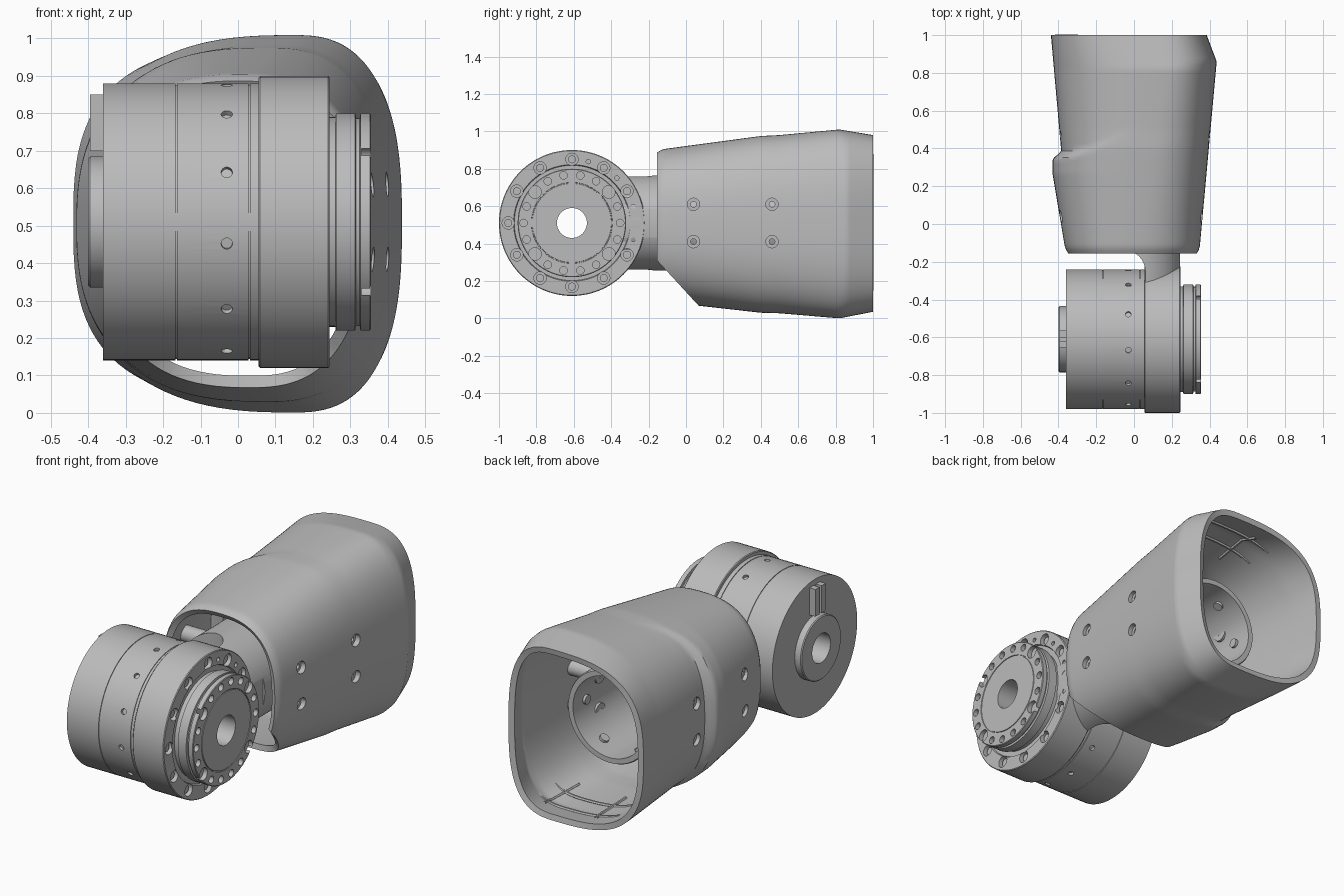
import bpy, bmesh
from math import cos, sin, pi, radians
from mathutils import Matrix, Vector

if "Cube" in bpy.data.objects:
    bpy.data.objects.remove(bpy.data.objects["Cube"])

grey = bpy.data.materials.new("satin_grey")
grey.use_nodes = True
grey.diffuse_color = (0.5, 0.5, 0.5, 1)
grey.node_tree.nodes["Principled BSDF"].inputs["Base Color"].default_value = (0.5, 0.5, 0.5, 1)

AXIS_Y, MID = -0.61, 0.51
ALONG_Y = Matrix.Rotation(pi / 2, 4, 'Z')
MOTOR = Matrix.Translation((0, AXIS_Y, MID))


def make(name, bm):
    mesh = bpy.data.meshes.new(name)
    bm.to_mesh(mesh)
    bm.free()
    mesh.materials.append(grey)
    ob = bpy.data.objects.new(name, mesh)
    bpy.context.collection.objects.link(ob)
    return ob


def lathe(name, profile, place, sides=96, closed=True):
    """Spin (x, radius) points about the x axis."""
    bm = bmesh.new()
    rings = [[bm.verts.new((x, r * cos(2 * pi * k / sides), r * sin(2 * pi * k / sides)))
              for k in range(sides)] for x, r in profile]
    count = len(rings)
    for i in range(count if closed else count - 1):
        a, b = rings[i], rings[(i + 1) % count]
        for k in range(sides):
            n = (k + 1) % sides
            bm.faces.new((a[k], a[n], b[n], b[k]))
    if not closed:
        bm.faces.new(rings[0])
        bm.faces.new(rings[-1])
    bmesh.ops.recalc_face_normals(bm, faces=bm.faces)
    bm.transform(place)
    return make(name, bm)


def box(name, lo, hi):
    lo, hi = Vector(lo), Vector(hi)
    bm = bmesh.new()
    bmesh.ops.create_cube(bm, size=1)
    bm.transform(Matrix.Translation((lo + hi) / 2) @ Matrix.Diagonal((*(hi - lo), 1)))
    return make(name, bm)


def pegs(name, items):
    """One mesh of many cylinders: (centre, direction, radius, length)."""
    bm = bmesh.new()
    for centre, direction, radius, length in items:
        turn = Vector(direction).to_track_quat('Z', 'Y').to_matrix().to_4x4()
        bmesh.ops.create_cone(bm, cap_ends=True, segments=24, radius1=radius, radius2=radius,
                              depth=length, matrix=Matrix.Translation(centre) @ turn)
    return make(name, bm)


def boolean(ob, cutter, operation='DIFFERENCE'):
    mod = ob.modifiers.new("cut", 'BOOLEAN')
    mod.operation, mod.solver, mod.object = operation, 'EXACT', cutter
    bake(ob)
    bpy.data.objects.remove(cutter)


def bake(ob):
    graph = bpy.context.evaluated_depsgraph_get()
    graph.update()
    mesh = bpy.data.meshes.new_from_object(ob.evaluated_get(graph))
    ob.modifiers.clear()
    ob.data = mesh


def on_circle(x, radius, degrees):
    a = radians(degrees)
    return (x, AXIS_Y + radius * cos(a), MID + radius * sin(a))


X = (1, 0, 0)
BORE = 0.08

# Motor housing with seam grooves and a row of radial holes
profile = [(-0.36, BORE), (-0.36, 0.37)]
for seam in (-0.165, 0.03):
    profile += [(seam - 0.002, 0.37), (seam - 0.002, 0.366), (seam + 0.002, 0.366), (seam + 0.002, 0.37)]
motor = lathe("motor_housing", profile + [(0.06, 0.37), (0.06, BORE)], MOTOR)
boolean(motor, pegs("housing_holes", [
    (on_circle(-0.03, 0.37, a), (0, cos(radians(a)), sin(radians(a))), 0.015, 0.03)
    for a in range(9, 369, 30)]))

# Flange with counterbored bolt circle
flange = lathe("mounting_flange", [(0.055, BORE), (0.055, 0.386), (0.059, 0.39), (0.241, 0.39),
                                   (0.245, 0.386), (0.245, 0.312), (0.235, 0.308), (0.235, BORE)], MOTOR)
holes = [(on_circle(0.245, 0.34, a), X, 0.033, 0.07) for a in range(0, 360, 30)]
holes += [(on_circle(0.245, 0.34, a), X, 0.012, 0.04) for a in (15, 45, 75, -15)]
boolean(flange, pegs("flange_holes", holes))
pegs("flange_bolts", [(on_circle(0.215, 0.34, a), X, 0.021, 0.03) for a in range(0, 360, 30)])

# Output disc with groove and bolt holes
output = lathe("output_disc", [(0.23, BORE), (0.23, 0.28), (0.26, 0.28), (0.262, 0.29), (0.313, 0.29),
                               (0.315, 0.278), (0.325, 0.278), (0.327, 0.29), (0.352, 0.29), (0.355, 0.286),
                               (0.355, 0.217), (0.351, 0.216), (0.351, 0.212), (0.355, 0.211),
                               (0.355, BORE)], MOTOR)
boolean(output, pegs("output_holes", [
    (on_circle(0.355, 0.258, a), X, 0.034 if a in (40, 140, 220, 320) else 0.02, 0.05)
    for a in range(0, 360, 20)]))

# Rear boss and connectors
lathe("rear_boss", [(-0.4, BORE), (-0.4, 0.17), (-0.395, 0.175), (-0.35, 0.175), (-0.35, BORE)], MOTOR)
for y in (-0.655, -0.6):
    box("connector", (-0.395, y, 0.7), (-0.35, y + 0.035, 0.85))

# Neck: round bar trimmed by a plan outline with a concave fillet
neck = lathe("neck", [(-0.48, 0.255), (-0.09, 0.255)],
             Matrix.Translation((0, 0, MID)) @ ALONG_Y, closed=False)
outline = [(0.06, -0.6), (0.244, -0.6), (0.244, -0.13), (0.3, -0.13), (0.3, 0), (-0.3, 0), (-0.3, -0.14)]
outline += [(-0.05 + 0.11 * sin(a * pi / 16), -0.25 + 0.11 * cos(a * pi / 16)) for a in range(9)]
bm = bmesh.new()
base = bm.faces.new([bm.verts.new((x, y, 0)) for x, y in outline])
top = bmesh.ops.extrude_face_region(bm, geom=[base])
bmesh.ops.translate(bm, vec=(0, 0, 1), verts=[v for v in top["geom"] if isinstance(v, bmesh.types.BMVert)])
bmesh.ops.recalc_face_normals(bm, faces=bm.faces)
boolean(neck, make("neck_outline", bm), 'INTERSECT')

# Inner tube, open at the back, with bolts near the rim
lathe("inner_tube", [(-0.1, 0), (-0.1, 0.255), (0.6, 0.255), (0.6, 0.245), (0.62, 0.245), (0.62, 0.255),
                     (0.66, 0.255), (0.67, 0.25), (0.67, 0.222), (0.0, 0.222), (0.0, 0)],
      Matrix.Translation((0, 0, MID)) @ ALONG_Y, closed=False)
pegs("tube_bolts", [((0.222 * cos(a * pi / 3), 0.56, MID + 0.222 * sin(a * pi / 3)),
                     (cos(a * pi / 3), 0, sin(a * pi / 3)), 0.025, 0.03) for a in range(6)])


# Cover shell: lofted rounded sections with a step on one side
def interp(y, pts):
    for (a, u), (b, v) in zip(pts, pts[1:]):
        if y <= b:
            return u + (v - u) * (y - a) / (b - a)
    return pts[-1][1]


def smooth(t):
    t = min(max(t, 0), 1)
    return t * t * (3 - 2 * t)


def power(c, n):
    return abs(c) ** (2 / n) * (1 if c > 0 else -1)


def section(y, angle, inset=0):
    c, s = cos(angle), sin(angle)
    step = smooth((y - 0.34 - 0.18 * (1 - max(-c, 0)) ** 2) / 0.05)
    left_front = interp(y, [(-0.16, -0.36), (0.27, -0.432), (0.5, -0.43)])
    left_rear = interp(y, [(0.3, -0.378), (1, -0.44)])
    left = left_front + (left_rear - left_front) * step
    right = interp(y, [(-0.16, 0.345), (0.86, 0.438), (1, 0.385)])
    high = interp(y, [(-0.16, 0.9), (0.4, 0.975), (0.5, 0.98), (0.82, 1.01), (1, 0.98)])
    low = interp(y, [(-0.16, 0.1), (0.07, 0.067), (0.4, 0.03), (0.5, 0.027), (0.82, 0), (1, 0.035)])
    mid_x = interp(y, [(-0.16, 0.0), (0.4, 0.08), (0.82, 0.15), (1, 0.1)])
    n = interp(y, [(-0.16, 2.5), (0.82, 2.6), (1, 2.9)])
    shrink = 1 - 0.035 * max(0, (-0.11 - y) / 0.045) ** 2
    x = mid_x + ((right if c > 0 else left) - mid_x) * power(abs(c), n) * shrink
    mid_z = (high + low) / 2
    z = mid_z + ((high - low) / 2 * shrink - inset) * power(s, n)
    return (x, y, z)


SIDES, ROWS = 112, 66
bm = bmesh.new()
grid = [[bm.verts.new(section(-0.155 + 1.155 * i / ROWS, 2 * pi * (k + 0.5) / SIDES))
         for k in range(SIDES)] for i in range(ROWS + 1)]
for a, b in zip(grid, grid[1:]):
    for k in range(SIDES):
        n = (k + 1) % SIDES
        bm.faces.new((a[k], b[k], b[n], a[n]))
# Slanted trim under the front opening
bmesh.ops.bisect_plane(bm, geom=bm.verts[:] + bm.edges[:] + bm.faces[:], plane_co=(0, -0.155, 0.31),
                       plane_no=(0, -0.245, -0.225), clear_outer=True)
shell = make("cover_shell", bm)
solid = shell.modifiers.new("wall", 'SOLIDIFY')
solid.thickness, solid.offset = 0.032, -1
bake(shell)

# Screw holes through the shell and standoffs behind them
spots = [(side, y, z) for side in (-1, 1) for y in (0.04, 0.46) for z in (0.41, 0.61)]
boolean(shell, pegs("screw_holes", [((side * 0.4, y, z), X, 0.033, 0.24) for side, y, z in spots]))
for side, y, z in spots:
    end = abs(section(y, 0 if side > 0 else pi)[0]) - 0.028
    lathe("standoff", [(side * 0.2, 0.015), (side * 0.2, 0.044), (side * end, 0.044), (side * end, 0.015)],
          Matrix.Translation((0, y, z)), sides=32)


# Stiffening ribs on the inside floor and ceiling
def rib(points):
    curve = bpy.data.curves.new("shell_rib", 'CURVE')
    curve.dimensions, curve.bevel_depth, curve.bevel_resolution = '3D', 0.009, 1
    spline = curve.splines.new('POLY')
    spline.points.add(len(points) - 1)
    for p, co in zip(spline.points, points):
        p.co = (*co, 1)
    ob = bpy.data.objects.new("shell_rib", curve)
    bpy.context.collection.objects.link(ob)
    bake_mesh = bpy.data.meshes.new_from_object(ob)
    bpy.data.objects.remove(ob)
    bake_mesh.materials.clear()
    bake_mesh.materials.append(grey)
    bpy.context.collection.objects.link(bpy.data.objects.new("shell_rib", bake_mesh))


for sign in (-1, 1):
    for y in (0.72, 0.86):
        rib([section(y, sign * radians(60 + 6 * k), 0.034) for k in range(11)])
    for a in (75, 105):
        rib([section(0.62 + 0.04 * k, sign * radians(a), 0.034) for k in range(8)])

# Smooth shading with crisp edges
bpy.ops.object.select_all(action='DESELECT')
for ob in bpy.context.collection.objects:
    if ob.type == 'MESH' and grey.name in ob.data.materials:
        ob.select_set(True)
        bpy.context.view_layer.objects.active = ob
bpy.ops.object.shade_smooth_by_angle(angle=radians(32))
